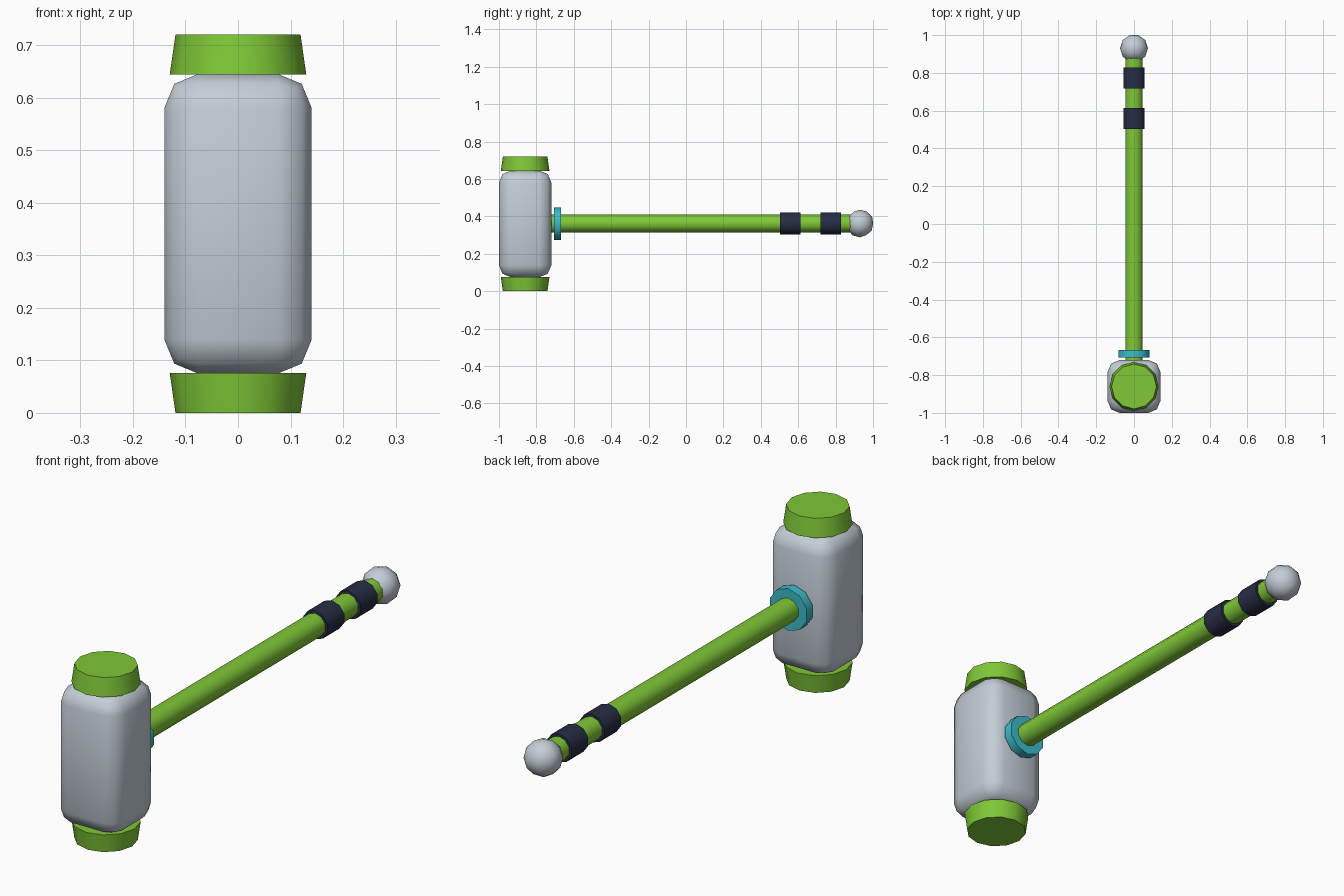
import bpy
from math import pi, radians

cube = bpy.data.objects.get("Cube")
if cube:
    bpy.data.objects.remove(cube, do_unlink=True)

HEAD_Y = -0.86   # centre of the hammer head
AXIS_Z = 0.362   # height of the handle axis


def material(name, rgb):
    mat = bpy.data.materials.new(name)
    mat.use_nodes = True
    mat.diffuse_color = (*rgb, 1)
    mat.node_tree.nodes["Principled BSDF"].inputs["Base Color"].default_value = (*rgb, 1)
    return mat


green = material("lime green", (0.215, 0.58, 0.038))
grey = material("pale grey", (0.55, 0.61, 0.68))
navy = material("dark navy", (0.02, 0.026, 0.06))
teal = material("teal", (0.045, 0.5, 0.59))


def finish(name, mat, angle=45):
    obj = bpy.context.object
    obj.name = obj.data.name = name
    obj.data.materials.append(mat)
    bpy.ops.object.shade_smooth_by_angle(angle=radians(angle))
    return obj


def rod(name, mat, radius, y0, y1):
    """Ten-sided cylinder lying along the handle axis."""
    bpy.ops.mesh.primitive_cylinder_add(
        vertices=10, radius=radius, depth=y1 - y0,
        location=(0, (y0 + y1) / 2, AXIS_Z), rotation=(pi / 2, 0, 0))
    return finish(name, mat)


# Rounded block of the head
bpy.ops.mesh.primitive_cube_add(size=1, location=(0, HEAD_Y, 0.36))
head = bpy.context.object
head.scale = (0.28, 0.28, 0.57)
bpy.ops.object.transform_apply(location=False, rotation=False, scale=True)
bevel = head.modifiers.new("rounded_edges", "BEVEL")
bevel.width = 0.064
bevel.segments = 2
bpy.ops.object.modifier_apply(modifier=bevel.name)
finish("head", grey, 80)

# Striking caps, wider towards the head
for name, z, r_low, r_high in (("bottom_cap", 0.038, 0.119, 0.13),
                               ("top_cap", 0.682, 0.13, 0.119)):
    bpy.ops.mesh.primitive_cone_add(
        vertices=12, radius1=r_low, radius2=r_high, depth=0.076,
        location=(0, HEAD_Y, z))
    finish(name, green)

# Handle with its collar and grip bands
rod("handle", green, 0.048, -0.76, 0.89)
rod("collar", teal, 0.087, -0.706, -0.667)
rod("front_grip_band", navy, 0.059, 0.503, 0.613)
rod("rear_grip_band", navy, 0.059, 0.718, 0.828)

# Ball at the end of the handle
bpy.ops.mesh.primitive_ico_sphere_add(
    subdivisions=2, radius=0.074, location=(0, 0.93, AXIS_Z), rotation=(0, 0, pi / 2))
finish("pommel", grey, 60)
